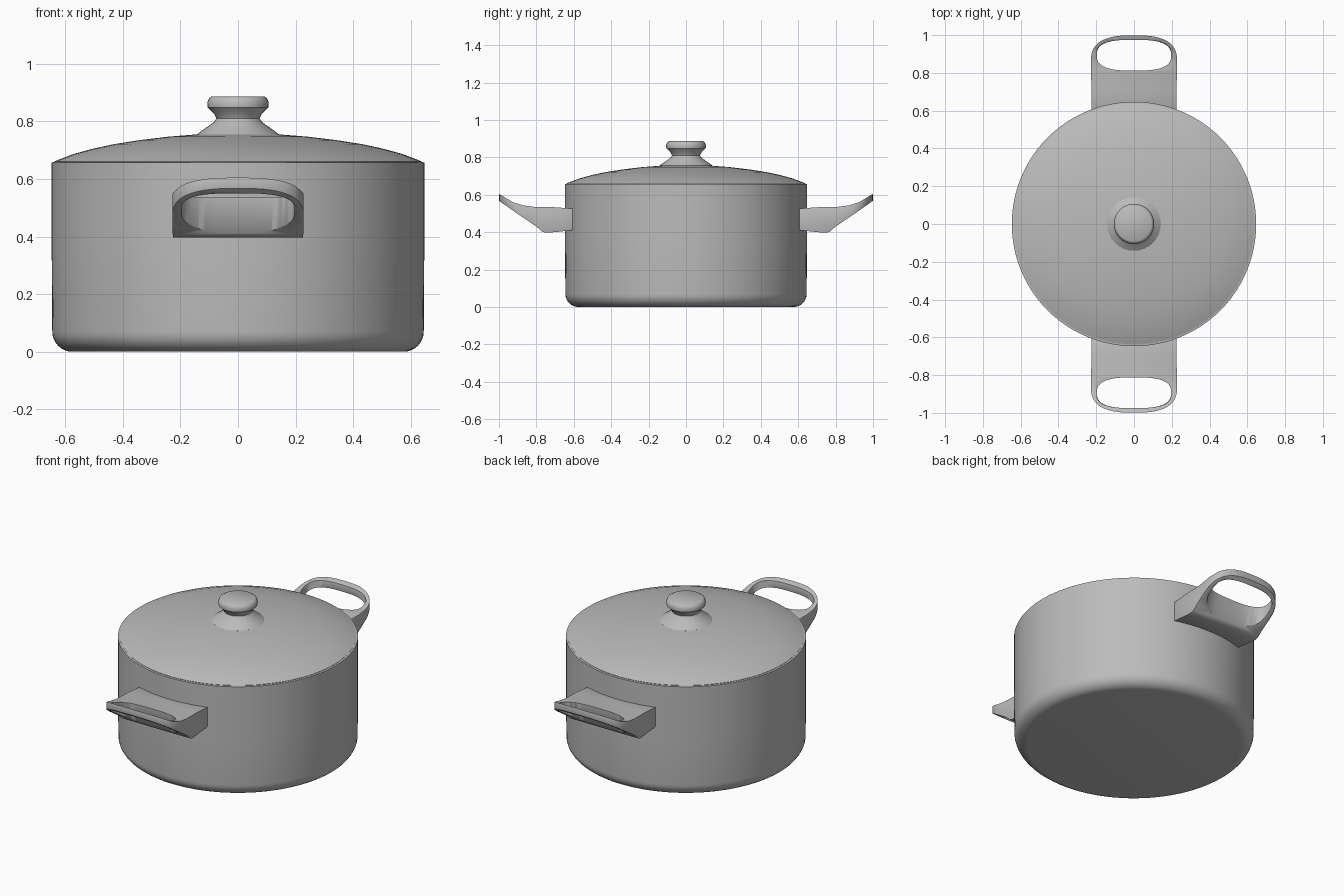
import bpy, bmesh, math

if "Cube" in bpy.data.objects:
    bpy.data.objects.remove(bpy.data.objects["Cube"])

metal = bpy.data.materials.new("grey metal")
metal.diffuse_color = (0.5, 0.5, 0.5, 1)
metal.use_nodes = True
metal.node_tree.nodes["Principled BSDF"].inputs["Base Color"].default_value = metal.diffuse_color


def make_object(name, bm):
    bmesh.ops.recalc_face_normals(bm, faces=bm.faces)
    mesh = bpy.data.meshes.new(name)
    bm.to_mesh(mesh)
    bm.free()
    mesh.materials.append(metal)
    ob = bpy.data.objects.new(name, mesh)
    bpy.context.collection.objects.link(ob)
    return ob


def activate(ob):
    bpy.ops.object.select_all(action='DESELECT')
    ob.select_set(True)
    bpy.context.view_layer.objects.active = ob


def smooth(ob, degrees=35):
    activate(ob)
    bpy.ops.object.shade_smooth_by_angle(angle=math.radians(degrees))


def lathe(name, profile, sides):
    """Spin an (r, z) profile around z; both ends are capped."""
    bm = bmesh.new()
    rings = []
    for r, z in profile:
        rings.append([bm.verts.new((r * math.cos(2 * math.pi * i / sides),
                                    r * math.sin(2 * math.pi * i / sides), z))
                      for i in range(sides)])
    for a, b in zip(rings, rings[1:]):
        for i in range(sides):
            j = (i + 1) % sides
            bm.faces.new((a[i], a[j], b[j], b[i]))
    bm.faces.new(rings[0])
    bm.faces.new(rings[-1])
    ob = make_object(name, bm)
    smooth(ob)
    return ob


def prism(name, loop_a, loop_b):
    """Solid between two matching loops of points."""
    bm = bmesh.new()
    a = [bm.verts.new(p) for p in loop_a]
    b = [bm.verts.new(p) for p in loop_b]
    bm.faces.new(a)
    bm.faces.new(b)
    for i in range(len(a)):
        j = (i + 1) % len(a)
        bm.faces.new((a[i], a[j], b[j], b[i]))
    return make_object(name, bm)


def oval(rx, ry, n, start, end, count):
    """Points on a squared-off oval arc."""
    pts = []
    for i in range(count):
        t = start + (end - start) * i / count
        c, s = math.cos(t), math.sin(t)
        pts.append((rx * math.copysign(abs(c) ** (2 / n), c),
                    ry * math.copysign(abs(s) ** (2 / n), s)))
    return pts


# Pot body with a rounded bottom edge
fillet = [(0.575 + 0.07 * math.sin(t), 0.07 - 0.07 * math.cos(t))
          for t in [math.pi / 2 * i / 8 for i in range(9)]]
lathe("pot_body", fillet + [(0.647, 0.35), (0.647, 0.657), (0.62, 0.662)], 96)

# Domed lid
lathe("lid", [(0.635, 0.645), (0.637, 0.661), (0.62, 0.668), (0.57, 0.687),
              (0.50, 0.706), (0.43, 0.721), (0.34, 0.735), (0.24, 0.747),
              (0.14, 0.755), (0.05, 0.758)], 96)

# Knob: flared foot, neck and flat button
lathe("lid_knob", [(0.14, 0.745), (0.142, 0.755), (0.125, 0.768), (0.085, 0.796),
                   (0.075, 0.81), (0.082, 0.825), (0.105, 0.848), (0.107, 0.865),
                   (0.10, 0.881), (0.092, 0.886)], 32)

# Handles: side profile trimmed to a rounded plan, with an oval grip hole
side = [(0.595, 0.525), (0.70, 0.533), (0.81, 0.535), (0.87, 0.543),
        (0.925, 0.56), (1.0, 0.605), (1.0, 0.568), (0.90, 0.497),
        (0.80, 0.43), (0.77, 0.403), (0.75, 0.397), (0.70, 0.400), (0.595, 0.412)]


def handle(name, s):
    ob = prism(name, [(-0.4, s * y, z) for y, z in side],
               [(0.4, s * y, z) for y, z in side])
    plan = [(0.222, 0.5)] + [(x, y + 0.86) for x, y in
                             oval(0.228, 0.139, 2.7, 0, math.pi, 40)]
    plan += [(-0.228, 0.86), (-0.222, 0.5)]
    trim = prism("handle_trim", [(x, s * y, 0.2) for x, y in plan],
                 [(x, s * y, 0.8) for x, y in plan])

    def hole_loop(back, z):
        ry = (0.975 - back) / 2
        return [(x, s * (y + 0.975 - ry), z)
                for x, y in oval(0.197, ry, 2.8, 0, 2 * math.pi, 64)]

    hole = prism("handle_hole", hole_loop(0.75, 0.3), hole_loop(0.855, 0.7))
    activate(ob)
    for cutter, op in ((trim, 'INTERSECT'), (hole, 'DIFFERENCE')):
        mod = ob.modifiers.new(op, 'BOOLEAN')
        mod.operation, mod.object, mod.solver = op, cutter, 'EXACT'
        bpy.ops.object.modifier_apply(modifier=mod.name)
        bpy.data.objects.remove(cutter)
    # Soften the rim
    mod = ob.modifiers.new("soften", 'BEVEL')
    mod.width, mod.segments, mod.limit_method = 0.006, 2, 'ANGLE'
    mod.angle_limit = math.radians(45)
    bpy.ops.object.modifier_apply(modifier=mod.name)
    smooth(ob)


handle("front_handle", -1)
handle("back_handle", 1)
